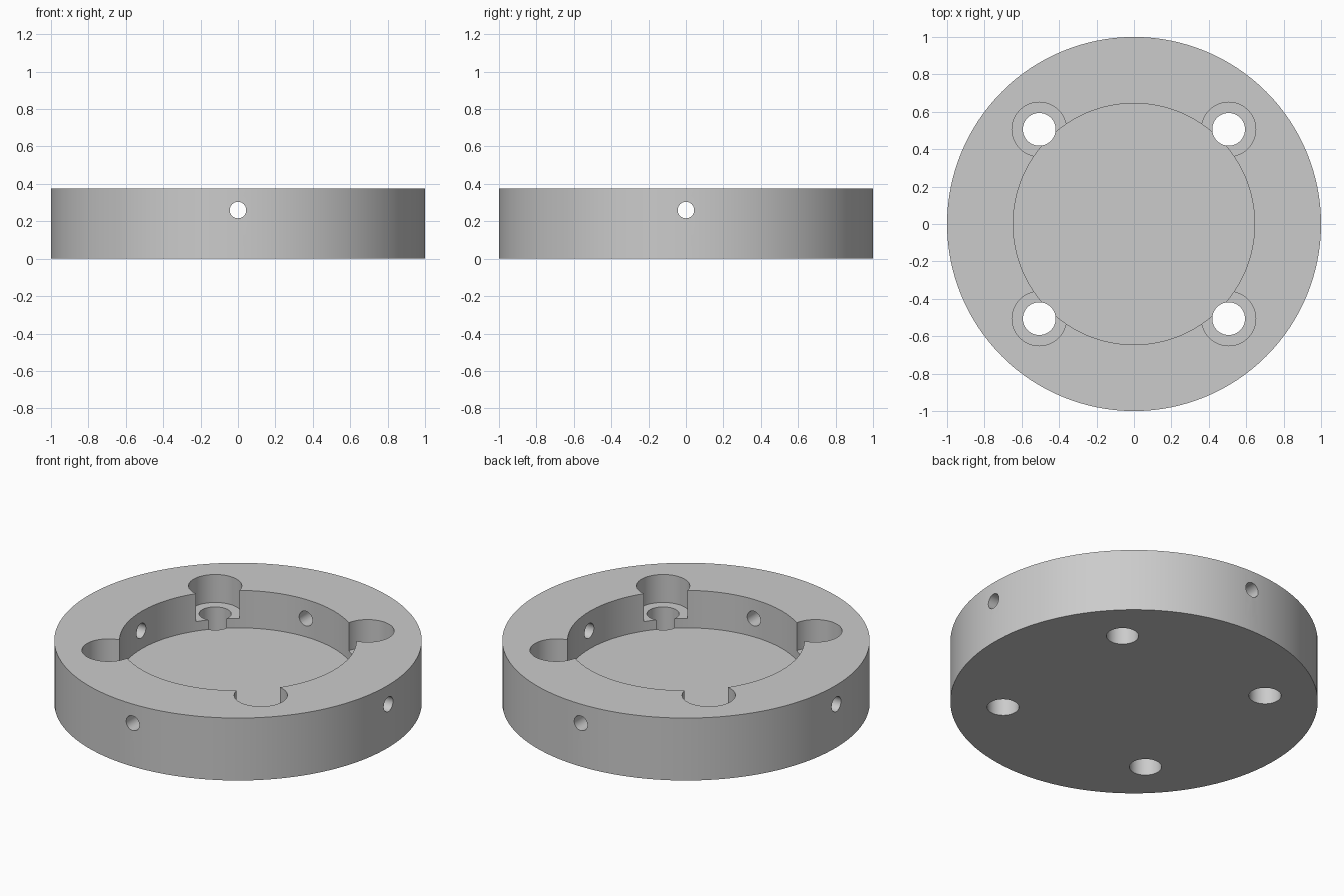
import bpy
import math

cube = bpy.data.objects.get("Cube")
if cube:
    bpy.data.objects.remove(cube, do_unlink=True)

HEIGHT = 0.375
FLOOR_Z = 0.15      # bottom of the central recess
SEAT_Z = 0.207      # bottom of the screw counterbores
PORT_Z = 0.26       # axis of the radial cross holes
BOLT = 0.506        # screw hole offset along x and y

grey = bpy.data.materials.new("plain grey")
grey.use_nodes = True
colour = (0.6, 0.6, 0.6, 1)
grey.diffuse_color = colour
grey.node_tree.nodes["Principled BSDF"].inputs["Base Color"].default_value = colour


def cylinder(name, radius, z0, z1, x=0, y=0, sides=64):
    """Upright cylinder spanning z0 to z1."""
    bpy.ops.mesh.primitive_cylinder_add(
        vertices=sides, radius=radius, depth=z1 - z0, location=(x, y, (z0 + z1) / 2))
    obj = bpy.context.object
    obj.name = name
    obj.data.materials.append(grey)
    return obj


def cut(body, cutter):
    """Subtract the cutter from the body and discard it."""
    cutter.hide_render = True
    mod = body.modifiers.new("cut", 'BOOLEAN')
    mod.operation = 'DIFFERENCE'
    mod.solver = 'EXACT'
    mod.object = cutter
    bpy.context.view_layer.objects.active = body
    bpy.ops.object.modifier_apply(modifier=mod.name)
    bpy.data.objects.remove(cutter, do_unlink=True)


# Round body with a central recess
body = cylinder("flange_body", 1, 0, HEIGHT, sides=128)
cut(body, cylinder("recess_cutter", 0.645, FLOOR_Z, HEIGHT + 0.1, sides=128))

# Four counterbored screw holes
for sx in (-1, 1):
    for sy in (-1, 1):
        x, y = sx * BOLT, sy * BOLT
        cut(body, cylinder("counterbore_cutter", 0.145, SEAT_Z, HEIGHT + 0.1, x, y))
        cut(body, cylinder("screw_hole_cutter", 0.0875, -0.1, HEIGHT + 0.2, x, y))

# Cross holes running right through along x and y
for axis in (0, 1):
    port = cylinder("cross_hole_cutter", 0.044, PORT_Z - 1.2, PORT_Z + 1.2, sides=40)
    port.rotation_euler[axis] = math.pi / 2
    bpy.context.view_layer.update()
    cut(body, port)

# Smooth walls with crisp rims
bpy.ops.object.select_all(action='DESELECT')
body.select_set(True)
bpy.context.view_layer.objects.active = body
bpy.ops.object.shade_smooth_by_angle(angle=math.radians(30))
